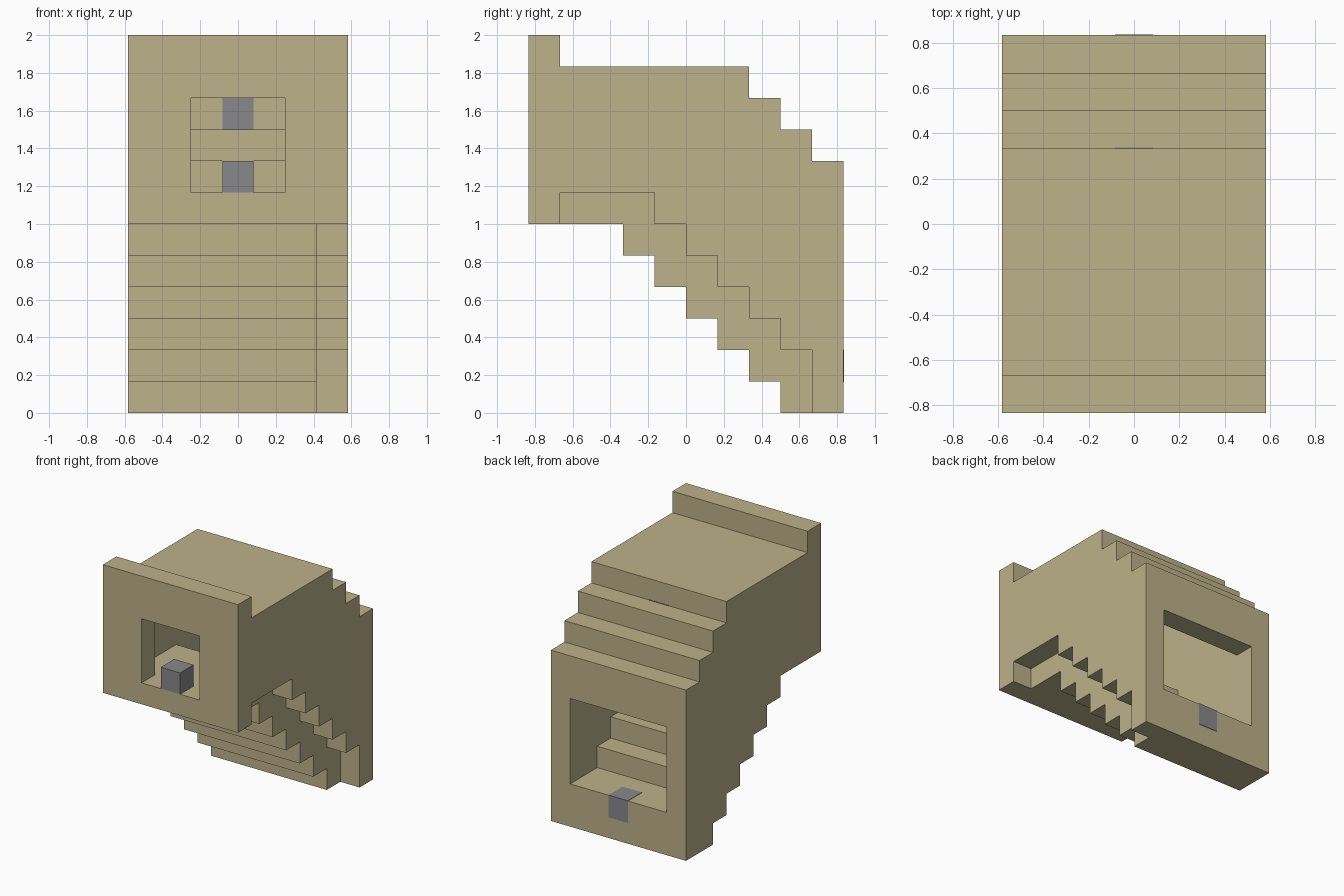
import bpy
import bmesh

U = 1 / 6  # one building block

if "Cube" in bpy.data.objects:
    bpy.data.objects.remove(bpy.data.objects["Cube"])


def make_material(name, color):
    mat = bpy.data.materials.new(name)
    mat.use_nodes = True
    mat.diffuse_color = color
    mat.node_tree.nodes["Principled BSDF"].inputs["Base Color"].default_value = color
    return mat


sand = make_material("sandstone", (0.509, 0.445, 0.254, 1))
grey = make_material("grey stone", (0.25, 0.242, 0.256, 1))


def finish(name, bm, mat):
    bmesh.ops.recalc_face_normals(bm, faces=bm.faces)
    bmesh.ops.scale(bm, vec=(U, U, U), verts=bm.verts)
    mesh = bpy.data.meshes.new(name)
    bm.to_mesh(mesh)
    bm.free()
    mesh.materials.append(mat)
    obj = bpy.data.objects.new(name, mesh)
    bpy.context.collection.objects.link(obj)
    return obj


def stairs(y, z, count, dy, dz):
    """Outline of a flight: each step goes dz vertically, then dy along."""
    points = [(y, z)]
    for _ in range(count):
        z += dz
        points.append((y, z))
        y += dy
        points.append((y, z))
    return points


def prism(name, profile, x0, x1, mat=sand):
    """Extrude a side profile of (y, z) points across the width."""
    bm = bmesh.new()
    face = bm.faces.new([bm.verts.new((x0, y, z)) for y, z in profile])
    moved = bmesh.ops.extrude_face_region(bm, geom=[face], use_keep_orig=True)["geom"]
    verts = [g for g in moved if isinstance(g, bmesh.types.BMVert)]
    bmesh.ops.translate(bm, vec=(x1 - x0, 0, 0), verts=verts)
    return finish(name, bm, mat)


def frame(name, y0, y1, outer, inner):
    """Wall with a rectangular opening; rectangles are (half width, bottom, top)."""
    bm = bmesh.new()
    loops = [[bm.verts.new(p) for p in ((-w, y, b), (w, y, b), (w, y, t), (-w, y, t))]
             for y, (w, b, t) in ((y0, outer), (y1, outer), (y1, inner), (y0, inner))]
    for k, loop in enumerate(loops):
        nxt = loops[(k + 1) % 4]
        for i in range(4):
            j = (i + 1) % 4
            bm.faces.new((loop[i], loop[j], nxt[j], nxt[i]))
    return finish(name, bm, sand)


def block(name, y, z, grow=0.0):
    """One grey block on the centre line, grown slightly where it is set flush."""
    a, b, c, d = y - grow, y + 1 + grow, z - grow, z + 1 + grow
    return prism(name, [(a, c), (b, c), (b, d), (a, d)], -0.5, 0.5, grey)


# Stepped outlines shared by the parts
roof_top = [(-4, 11)] + stairs(2, 11, 2, 1, -1)
roof_under = stairs(4, 7, 0, 0, 0) + stairs(3, 7, 3, -1, 1)[:-1] + [(-4, 10)]
floor_top = [(-4, 7)] + stairs(-1, 7, 5, 1, -1)
floor_under = [(4, 0)] + stairs(3, 0, 5, -1, 1) + [(-2, 6), (-4, 6)]

# Sloping passage: floor, roof and side walls
prism("stair_floor", floor_top + floor_under, -3.5, 2.5)
prism("stepped_roof", roof_top + roof_under, -2.5, 2.5)
for name, x in (("right_wall", -3.5), ("left_wall", 2.5)):
    prism(name, roof_top + floor_top[::-1], x, x + 1)

# End walls with openings
frame("front_wall", -5, -4, (3.5, 6, 12), (1.5, 7, 10))
frame("back_wall", 4, 5, (3.5, 0, 8), (2.5, 2, 6))

# Grey blocks
block("front_sill_block", -5, 7)
block("back_sill_block", 4, 1, 0.02)
block("ceiling_block", 1, 9, 0.02)
